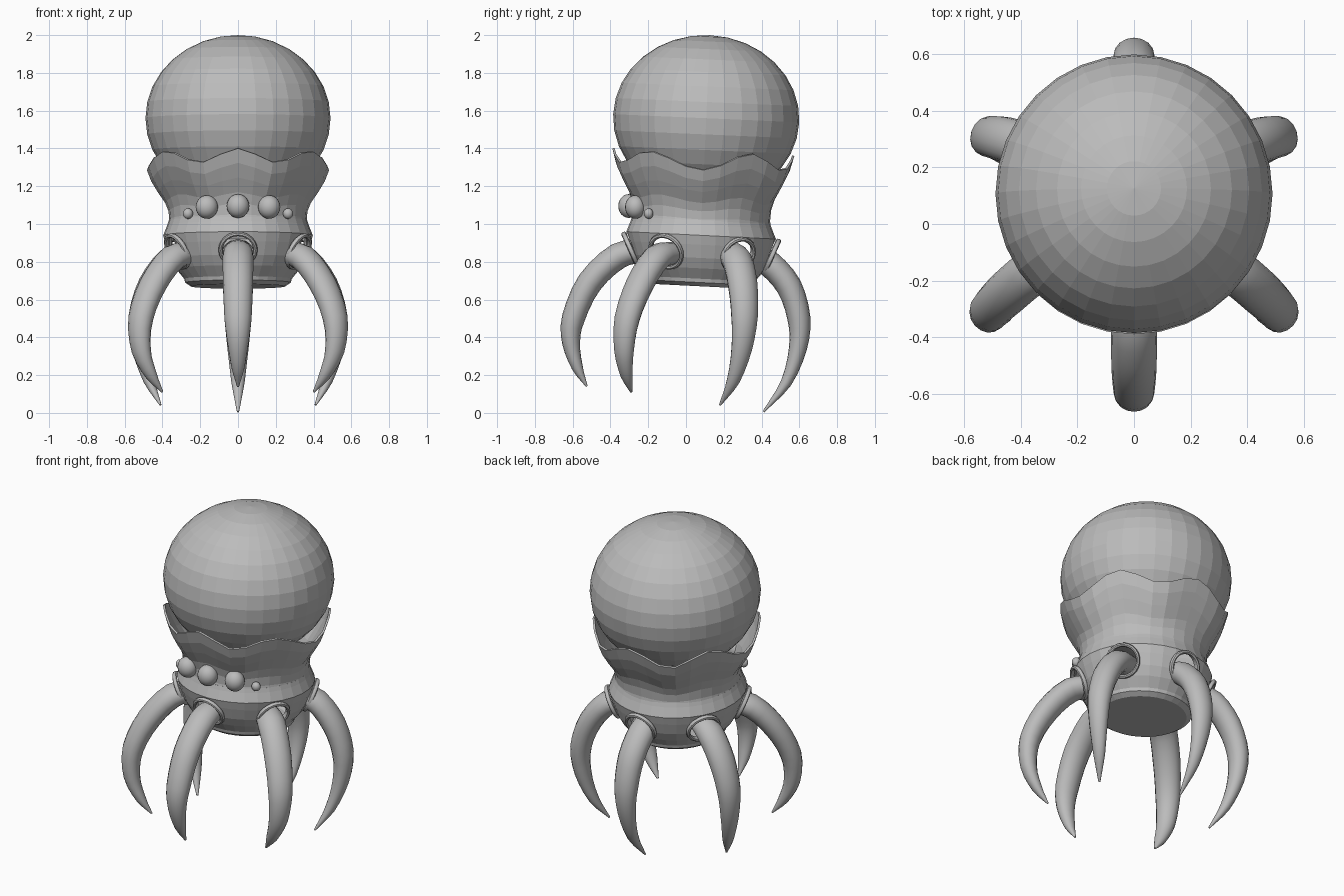
import bpy, bmesh, math
from mathutils import Vector, Matrix

if "Cube" in bpy.data.objects:
    bpy.data.objects.remove(bpy.data.objects["Cube"])

grey = bpy.data.materials.new("plain grey")
grey.diffuse_color = (0.5, 0.5, 0.5, 1)
grey.use_nodes = True
grey.node_tree.nodes["Principled BSDF"].inputs["Base Color"].default_value = grey.diffuse_color


def finish(name, bm, smooth=None):
    bmesh.ops.remove_doubles(bm, verts=bm.verts, dist=1e-5)
    me = bpy.data.meshes.new(name)
    bm.to_mesh(me)
    bm.free()
    ob = bpy.data.objects.new(name, me)
    bpy.context.collection.objects.link(ob)
    me.materials.append(grey)
    if smooth:
        bpy.ops.object.select_all(action='DESELECT')
        ob.select_set(True)
        bpy.context.view_layer.objects.active = ob
        bpy.ops.object.shade_smooth_by_angle(angle=math.radians(smooth))
    return ob


def skin(bm, rings):
    """Join rings of points, listed bottom to top and counter-clockwise."""
    vs = [[bm.verts.new(p) for p in r] for r in rings]
    n = len(vs[0])
    for a, b in zip(vs, vs[1:]):
        for j in range(n):
            k = (j + 1) % n
            bm.faces.new((a[j], a[k], b[k], b[j]))
    return vs


def lerp_table(table, t):
    for (a, u), (b, v) in zip(table, table[1:]):
        if t <= b:
            return u + (v - u) * (t - a) / (b - a)
    return table[-1][1]


SEG = 32
ANG = [2 * math.pi * j / SEG for j in range(SEG)]   # zero faces the front


def tilt(y):
    return -0.05 * (y - 0.08)


# Domed head
bm = bmesh.new()
bmesh.ops.create_uvsphere(bm, u_segments=32, v_segments=16, radius=1)
bmesh.ops.transform(bm, verts=bm.verts, matrix=Matrix.Translation((0, 0.107, 1.56))
                    @ Matrix.Rotation(math.radians(-2.5), 4, 'X')
                    @ Matrix.Diagonal((0.49, 0.493, 0.44, 1)))
finish("head_dome", bm)

# Collar with a wavy upper rim
RIM = [(0, 1.40), (25, 1.325), (52, 1.385), (90, 1.285), (122, 1.37), (150, 1.28), (180, 1.36)]
PROFILE = [(0, .37), (.1, .364), (.25, .368), (.4, .385), (.6, .425), (.8, .46), (1, .482)]


def rim_height(a):
    d = abs(math.degrees((a + math.pi) % (2 * math.pi) - math.pi))
    for (p, u), (q, v) in zip(RIM, RIM[1:]):
        if d <= q + 1e-4:
            s = (1 - math.cos(math.pi * (d - p) / (q - p))) / 2
            return u + (v - u) * s
    return RIM[-1][1]


bm = bmesh.new()
rings = []
for t, r in PROFILE:
    cy = 0.08 + 0.012 * t
    ring = []
    for a in ANG:
        y = cy - r * math.cos(a)
        z0 = 0.995 + tilt(y)
        ring.append((r * math.sin(a), y, z0 + (rim_height(a) - z0) * t))
    rings.append(ring)
skin(bm, rings)
collar = finish("wavy_collar", bm)
m = collar.modifiers.new("thickness", 'SOLIDIFY')
m.thickness, m.offset = 0.012, -1

# Lower bowl with flange and flat underside
BOWL = [(0, .67), (.25, .67), (.28, .69), (.285, .71), (.33, .765), (.36, .82),
        (.383, .89), (.396, .94), (.374, .995), (.366, 1.02)]
bm = bmesh.new()
skin(bm, [[(r * math.sin(a), .08 - r * math.cos(a), z + tilt(.08 - r * math.cos(a)))
           for a in ANG] for r, z in BOWL])
bowl = finish("lower_bowl", bm)
m = bowl.modifiers.new("thickness", 'SOLIDIFY')
m.thickness, m.offset = 0.012, -1

# Socket rings, and the cutter that opens the bowl inside them
cut = bmesh.new()
for deg in (0, 60, 122, 180, 238, 300):
    a = math.radians(deg)
    out = Vector((math.sin(a), -math.cos(a), 0))
    c = Vector((0, .08, .845)) + out * .372
    c.z += tilt(c.y)
    n = (out * math.cos(.42) - Vector((0, 0, math.sin(.42)))).normalized()
    mat = Matrix.Translation(c) @ n.to_track_quat('Z', 'Y').to_matrix().to_4x4()
    bmesh.ops.create_cone(cut, cap_ends=True, segments=24, radius1=.088, radius2=.088,
                          depth=.14, matrix=mat)
    ring = bmesh.new()
    rows = []
    for i in range(9):
        q = -2 * math.pi * i / 8
        rr, h = .092 + .012 * math.cos(q), .014 * math.sin(q)
        rows.append([mat @ Vector((rr * math.cos(p), rr * math.sin(p), h))
                     for p in [2 * math.pi * k / 24 for k in range(24)]])
    skin(ring, rows)
    bmesh.ops.remove_doubles(ring, verts=ring.verts, dist=1e-5)
    bmesh.ops.recalc_face_normals(ring, faces=ring.faces)
    finish("socket_ring", ring, 40)
cutter = finish("socket_cutter", cut)
cutter.hide_render = True
cutter.hide_set(True)
m = bowl.modifiers.new("sockets", 'BOOLEAN')
m.operation, m.solver, m.object = 'DIFFERENCE', 'EXACT', cutter

# Curved tapering tentacles
RADII = [(0, .07), (1, .082), (2, .08), (3, .072), (4, .056), (5, .035), (6, .006)]
PATHS = {
    "front_tentacle": [(0, -.22, .86), (0, -.36, .83), (0, -.51, .69), (0, -.597, .5),
                       (0, -.608, .37), (0, -.575, .24), (0, -.525, .14)],
    "back_tentacle": [(0, .34, .84), (0, .44, .79), (0, .545, .67), (0, .598, .5),
                      (0, .592, .34), (0, .53, .16), (0, .41, .006)],
    "front_side_tentacle": [(.24, -.07, .845), (.345, -.155, .82), (.45, -.245, .68),
                            (.515, -.312, .5), (.512, -.328, .33), (.46, -.315, .2),
                            (.4, -.29, .11)],
    "back_side_tentacle": [(.24, .22, .86), (.36, .27, .81), (.46, .3, .68), (.517, .31, .51),
                           (.513, .295, .34), (.47, .25, .17), (.41, .18, .042)],
}


def tentacle(name, pts, sx):
    P = [Vector((x * sx, y, z)) for x, y, z in pts]
    E = [2 * P[0] - P[1]] + P + [2 * P[-1] - P[-2]]
    d = P[3] - P[0]
    side = Vector((-d.y, d.x, 0)).normalized()
    line = []
    for i in range(6):                       # smooth curve through the points
        a, b, c, e = E[i:i + 4]
        for s in range(3 + (i == 5)):
            t = s / 3
            line.append((i + t, .5 * (2 * b + (c - a) * t + (2 * a - 5 * b + 4 * c - e) * t * t
                                      + (3 * b - a - 3 * c + e) * t ** 3)))
    rings = []
    for i, (u, p) in enumerate(line):
        tan = (line[min(i + 1, len(line) - 1)][1] - line[max(i - 1, 0)][1]).normalized()
        s = (side - tan * side.dot(tan)).normalized()
        n = tan.cross(s)
        r = lerp_table(RADII, u)
        rings.append([p + s * r * math.cos(q) + n * .85 * r * math.sin(q)
                      for q in [2 * math.pi * k / 16 for k in range(16)]])
    bm = bmesh.new()
    vs = skin(bm, rings)
    bm.faces.new(vs[0][::-1])
    bm.faces.new(vs[-1])
    bmesh.ops.recalc_face_normals(bm, faces=bm.faces)
    finish(name, bm, 40)


for name, pts in PATHS.items():
    for sx in ((1, -1) if "side" in name else (1,)):
        tentacle(name, pts, sx)

# Row of eyes across the front
for x, y, z, r in ((0, -.303, 1.095, .063), (.165, -.268, 1.09, .062), (-.165, -.268, 1.09, .062),
                   (.265, -.198, 1.055, .028), (-.265, -.198, 1.055, .028)):
    bm = bmesh.new()
    bmesh.ops.create_uvsphere(bm, u_segments=20, v_segments=12, radius=r)
    bmesh.ops.transform(bm, verts=bm.verts,
                        matrix=Matrix.Translation((x, y, z)) @ Matrix.Diagonal((.95, .88, 1, 1)))
    finish("eye", bm, 40)
